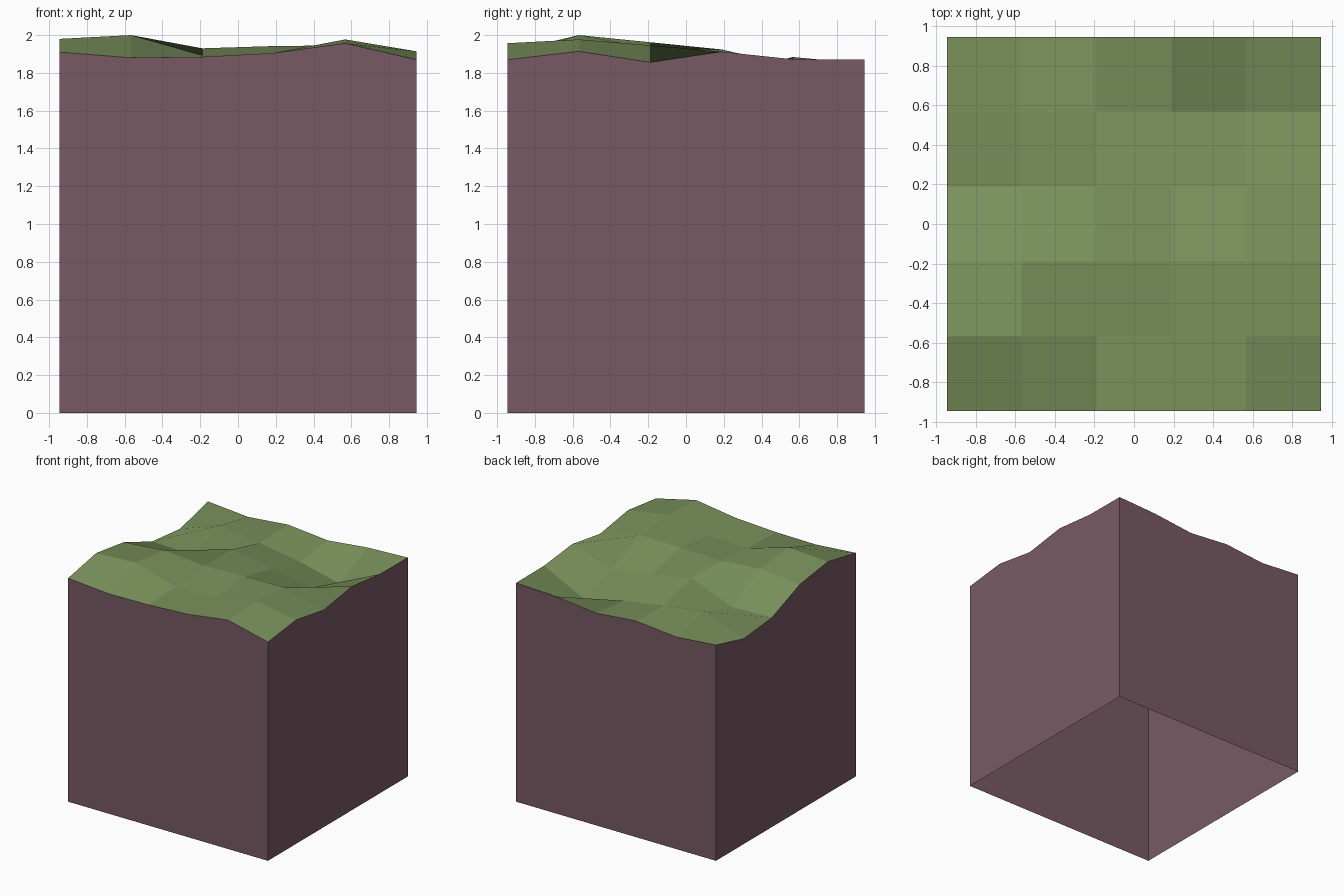
import bpy
import bmesh

HALF = 0.945
# Ground heights in hundredths, rows running from front to back
HEIGHTS = (
    (191, 188, 188.5, 190.5, 195.7, 187),
    (198, 200, 189.3, 190, 197.7, 191.4),
    (193, 196.2, 193, 194.2, 194.6, 185.6),
    (179, 178, 192.4, 186, 180, 191.2),
    (175.5, 188.4, 183.5, 177.5, 169, 187.2),
    (184.4, 181.3, 184.8, 181.4, 185.4, 187),
)
COUNT = len(HEIGHTS)
STEP = 2 * HALF / (COUNT - 1)


def srgb(*channels):
    """Turn byte colour channels into linear values."""
    linear = []
    for channel in channels:
        c = channel / 255
        linear.append(c / 12.92 if c < 0.04 else ((c + 0.055) / 1.055) ** 2.4)
    return (*linear, 1)


def make_material(name, colour):
    material = bpy.data.materials.new(name)
    material.use_nodes = True
    material.diffuse_color = colour
    shader = material.node_tree.nodes["Principled BSDF"]
    shader.inputs["Base Color"].default_value = colour
    shader.inputs["Roughness"].default_value = 0.9
    return material


def add_object(name, bm, material):
    mesh = bpy.data.meshes.new(name)
    bm.to_mesh(mesh)
    bm.free()
    mesh.materials.append(material)
    obj = bpy.data.objects.new(name, mesh)
    bpy.context.collection.objects.link(obj)
    return obj


def ground_point(column, row):
    return (column * STEP - HALF, row * STEP - HALF, HEIGHTS[row][column] / 100)


cube = bpy.data.objects.get("Cube")
if cube:
    bpy.data.objects.remove(cube, do_unlink=True)

grass = make_material("grass green", srgb(122, 146, 92))
earth = make_material("earth plum", srgb(120, 90, 100))

# Rolling grass surface made of flat quads
bm = bmesh.new()
grid = [[bm.verts.new(ground_point(c, r)) for c in range(COUNT)] for r in range(COUNT)]
for r in range(COUNT - 1):
    for c in range(COUNT - 1):
        bm.faces.new((grid[r][c], grid[r][c + 1], grid[r + 1][c + 1], grid[r + 1][c]))
add_object("grass_surface", bm, grass)

# Four earth walls that follow the grass edge, open underneath
last = COUNT - 1
span = range(COUNT)
edges = (
    [(i, 0) for i in span],
    [(last, i) for i in span],
    [(last - i, last) for i in span],
    [(0, last - i) for i in span],
)
bm = bmesh.new()
for edge in edges:
    top = [ground_point(c, r) for c, r in edge]
    base = [(x, y, 0) for x, y, z in (top[0], top[-1])]
    bm.faces.new([bm.verts.new(p) for p in base + top[::-1]])
bmesh.ops.remove_doubles(bm, verts=bm.verts, dist=0.0001)
add_object("earth_walls", bm, earth)
